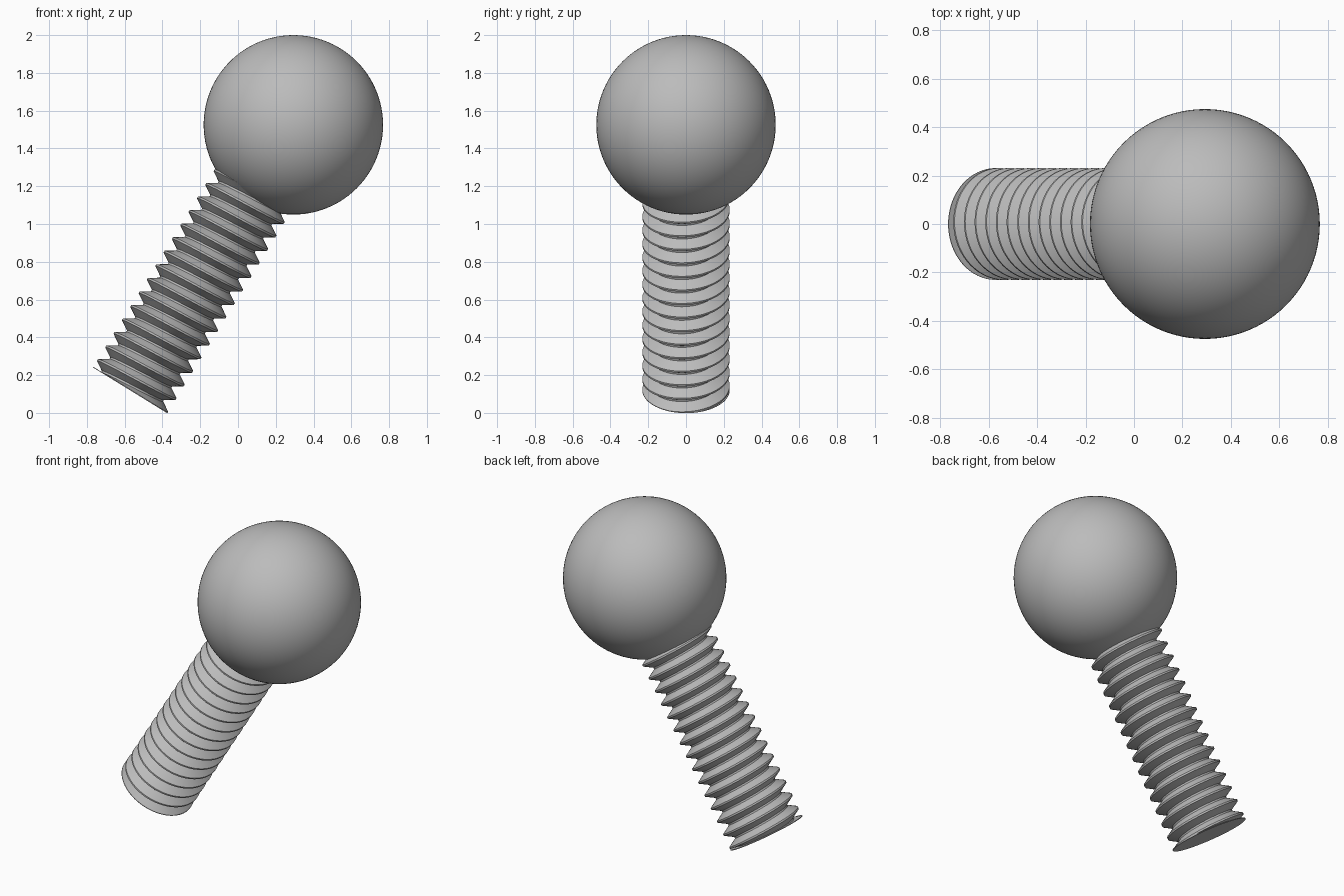
import bpy, bmesh, math
from mathutils import Matrix, Vector

if "Cube" in bpy.data.objects:
    bpy.data.objects.remove(bpy.data.objects["Cube"], do_unlink=True)

BALL_CENTRE = Vector((0.293, 0, 1.525))
BALL_R = 0.475
TILT = Matrix.Rotation(math.radians(31.6), 4, 'Y')
LENGTH = 1.65                    # ball centre to the flat end of the shank
MAJOR, PITCH = 0.231, 0.0842
MINOR = MAJOR - 0.61 * PITCH
SEG, TURNS = 96, 17
SHANK = Matrix.Translation(BALL_CENTRE) @ TILT @ Matrix.Translation((0, 0, -LENGTH))

grey = bpy.data.materials.new("plain grey")
grey.use_nodes = True
colour = (0.5, 0.5, 0.5, 1)
grey.diffuse_color = colour
grey.node_tree.nodes["Principled BSDF"].inputs["Base Color"].default_value = colour


def add_part(name, bm, matrix, angle):
    bmesh.ops.recalc_face_normals(bm, faces=bm.faces)
    mesh = bpy.data.meshes.new(name)
    bm.to_mesh(mesh)
    bm.free()
    mesh.materials.append(grey)
    obj = bpy.data.objects.new(name, mesh)
    obj.matrix_world = matrix
    bpy.context.collection.objects.link(obj)
    bpy.ops.object.select_all(action='DESELECT')
    obj.select_set(True)
    bpy.context.view_layer.objects.active = obj
    bpy.ops.object.shade_smooth_by_angle(angle=math.radians(angle))


# Ball
bm = bmesh.new()
bmesh.ops.create_uvsphere(bm, u_segments=96, v_segments=48, radius=BALL_R)
add_part("ball", bm, Matrix.Translation(BALL_CENTRE), 40)

# Threaded shank: a V profile with narrow flats, swept along a right-hand helix
profile = [(-0.06, MAJOR), (0.06, MAJOR), (0.44, MINOR), (0.56, MINOR)]
bm = bmesh.new()
rows = []
for turn in range(-1, TURNS):
    for offset, radius in profile:
        row = []
        for i in range(SEG):
            a = 2 * math.pi * i / SEG
            s = 0.004 + PITCH * (turn + offset + i / SEG)
            s = min(max(s, 0.003), LENGTH - BALL_R + 0.17)
            row.append(bm.verts.new((radius * math.cos(a), radius * math.sin(a), s)))
        rows.append(row)
step = len(profile)
for j in range(len(rows) - step - 1):
    for i in range(SEG):
        if i < SEG - 1:
            right = rows[j][i + 1], rows[j + 1][i + 1]
        else:                    # the seam joins one turn to the next
            right = rows[j + step][0], rows[j + step + 1][0]
        quad = (rows[j][i], right[0], right[1], rows[j + 1][i])
        if max(v.co.z for v in quad) - min(v.co.z for v in quad) > 1e-6:
            bm.faces.new(quad)
bmesh.ops.delete(bm, geom=[v for v in bm.verts if not v.link_faces], context='VERTS')
add_part("threaded_shank", bm, SHANK, 30)

# Flat end of the shank
bm = bmesh.new()
bmesh.ops.create_cone(bm, cap_ends=True, segments=SEG, radius1=MAJOR, radius2=MAJOR,
                      depth=0.004, matrix=Matrix.Translation((0, 0, 0.002)))
add_part("shank_end", bm, SHANK, 30)
